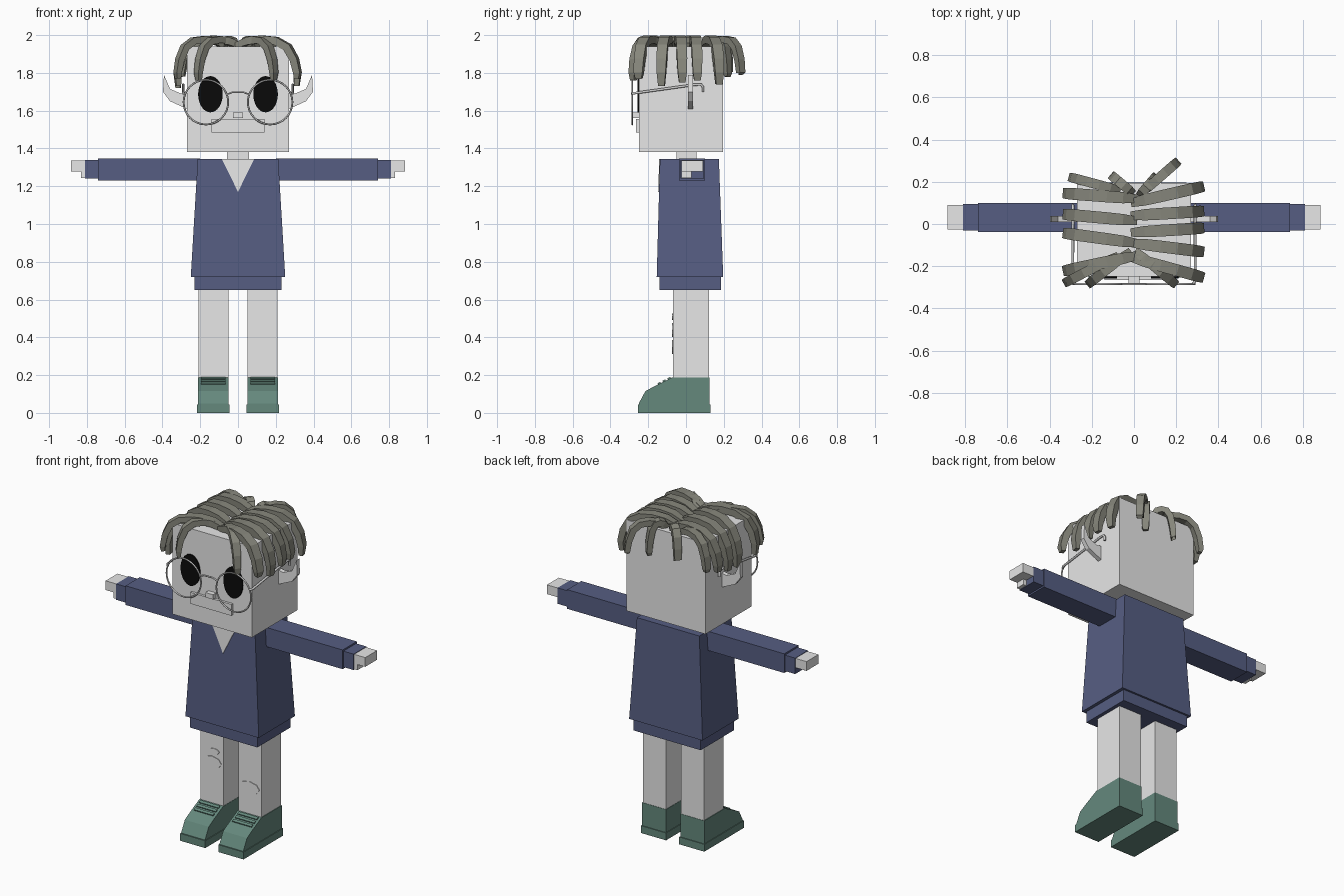
import bpy, bmesh, math
from mathutils import Vector

cube = bpy.data.objects.get("Cube")
if cube:
    bpy.data.objects.remove(cube, do_unlink=True)


def material(name, rgb):
    m = bpy.data.materials.new(name)
    m.use_nodes = True
    m.diffuse_color = (*rgb, 1)
    m.node_tree.nodes["Principled BSDF"].inputs["Base Color"].default_value = (*rgb, 1)
    return m


SKIN = material("pale_skin", (0.8, 0.8, 0.8))
BLUE = material("navy_cloth", (0.093, 0.111, 0.225))
GREEN = material("green_shoe", (0.129, 0.247, 0.204))
HAIR = material("olive_grey_hair", (0.24, 0.24, 0.2))
BLACK = material("black_eye", (0.003, 0.003, 0.003))
METAL = material("grey_wire", (0.6, 0.6, 0.6))


def skin_rings(name, rings, mat):
    """Closed solid through a list of equal-sized point loops."""
    bm = bmesh.new()
    loops = [[bm.verts.new(p) for p in ring] for ring in rings]
    n = len(loops[0])
    for a, b in zip(loops, loops[1:]):
        for i in range(n):
            j = (i + 1) % n
            bm.faces.new((a[i], a[j], b[j], b[i]))
    bm.faces.new(loops[0])
    bm.faces.new(loops[-1])
    bmesh.ops.recalc_face_normals(bm, faces=bm.faces)
    me = bpy.data.meshes.new(name)
    bm.to_mesh(me)
    bm.free()
    me.materials.append(mat)
    ob = bpy.data.objects.new(name, me)
    bpy.context.collection.objects.link(ob)
    return ob


def rect(x0, x1, y0, y1, z):
    return [(x0, y0, z), (x1, y0, z), (x1, y1, z), (x0, y1, z)]


def box(name, x, y, z, mat):
    return skin_rings(name, [rect(*x, *y, h) for h in z], mat)


def prism_x(name, yz, x, mat):
    return skin_rings(name, [[(h, a, b) for a, b in yz] for h in x], mat)


def prism_y(name, xz, y, mat):
    return skin_rings(name, [[(a, h, b) for a, b in xz] for h in y], mat)


def oval(cx, cz, rx, rz, n):
    steps = [2 * math.pi * i / n for i in range(n)]
    return [(cx + rx * math.cos(a), cz + rz * math.sin(a)) for a in steps]


def wire(name, pts, radius):
    cu = bpy.data.curves.new(name, "CURVE")
    cu.dimensions = "3D"
    cu.bevel_depth = radius
    cu.bevel_resolution = 1
    cu.use_fill_caps = True
    sp = cu.splines.new("POLY")
    sp.points.add(len(pts) - 1)
    for p, co in zip(sp.points, pts):
        p.co = (*co, 1)
    cu.materials.append(METAL)
    bpy.context.collection.objects.link(bpy.data.objects.new(name, cu))


# Head, neck, nose and mouth
box("head", (-0.27, 0.27), (-0.25, 0.195), (1.38, 1.94), SKIN)
box("neck", (-0.057, 0.057), (-0.05, 0.055), (1.3, 1.39), SKIN)
box("nose", (-0.026, 0.026), (-0.28, -0.25), (1.56, 1.59), SKIN)
box("mouth", (-0.14, 0.14), (-0.265, -0.25), (1.485, 1.555), SKIN)

# Dress, hem and neckline
skin_rings("dress", [rect(-0.25, 0.25, -0.155, 0.197, 0.72),
                     rect(-0.213, 0.213, -0.138, 0.174, 1.345)], BLUE)
box("hem", (-0.23, 0.23), (-0.14, 0.185), (0.65, 0.73), BLUE)
skin_rings("neckline", [[(-0.085, -0.138 + d, 1.343), (0.085, -0.138 + d, 1.343),
                         (0, -0.143 + d, 1.17)] for d in (-0.004, 0.004)], SKIN)

# Shoe side profile and ear outline
SHOE = [(-0.25, 0.02), (-0.25, 0.05), (-0.215, 0.115), (-0.16, 0.145),
        (-0.075, 0.187), (0.125, 0.187), (0.125, 0.02)]
EAR = [(0.25, 1.70), (0.3, 1.69), (0.36, 1.715), (0.392, 1.79),
       (0.397, 1.70), (0.36, 1.65), (0.25, 1.60)]

for side, s in (("left", 1), ("right", -1)):
    def span(a, b):
        return (s * a, s * b)

    # Arms
    box(side + "_sleeve", span(0.2, 0.74), (-0.038, 0.1), (1.23, 1.348), BLUE)
    box(side + "_cuff", span(0.73, 0.81), (-0.03, 0.094), (1.24, 1.338), BLUE)
    box(side + "_hand", span(0.8, 0.885), (-0.025, 0.09), (1.278, 1.335), SKIN)
    box(side + "_thumb", span(0.8, 0.832), (-0.025, 0.03), (1.243, 1.28), SKIN)

    # Legs and shoes
    box(side + "_leg", span(0.051, 0.208), (-0.07, 0.123), (0.1, 0.67), SKIN)
    prism_x(side + "_shoe", SHOE, span(0.049, 0.212), GREEN)
    box(side + "_sole", span(0.045, 0.216), (-0.255, 0.13), (0, 0.045), GREEN)
    for i in range(3):
        y, z = -0.145 + 0.026 * i, 0.152 + 0.0128 * i
        prism_x(side + "_lace", [(y, z - 0.01), (y - 0.005, z + 0.005),
                                 (y + 0.009, z + 0.013), (y + 0.014, z)],
                span(0.065, 0.197), GREEN)

    # Eyes and ears
    prism_y(side + "_eye", oval(s * 0.146, 1.687, 0.065, 0.096, 32), (-0.258, -0.249), BLACK)
    prism_y(side + "_ear", [(s * x, z) for x, z in EAR], (0.01, 0.037), SKIN)

    # Glasses
    bpy.ops.mesh.primitive_torus_add(
        location=(s * 0.17, -0.285, 1.645), rotation=(math.pi / 2, 0, 0),
        major_radius=0.118, minor_radius=0.005, major_segments=32, minor_segments=6)
    ring = bpy.context.object
    ring.name = side + "_glasses_rim"
    ring.data.materials.append(METAL)
    bpy.ops.object.shade_smooth()
    x = s * 0.29
    wire(side + "_temple", [(s * 0.28, -0.285, 1.69), (x, -0.27, 1.693), (x, 0.05, 1.738),
                            (x, 0.08, 1.738), (x, 0.09, 1.725), (x, 0.09, 1.70)], 0.007)

wire("glasses_bridge", [(-0.062, -0.285, 1.685), (-0.03, -0.285, 1.697),
                        (0.03, -0.285, 1.697), (0.062, -0.285, 1.685)], 0.005)

# Knee patches
for cx, cz, rx, rz in ((-0.128, 0.44, 0.066, 0.037), (-0.11, 0.51, 0.033, 0.017),
                       (0.129, 0.35, 0.068, 0.037)):
    prism_y("knee_patch", oval(cx, cz, rx, rz, 8), (-0.074, -0.069), SKIN)

# Hair locks: (distance along the sweep, height, thickness scale)
SWEEP = [(0, 1.945, 0.7), (0.2, 1.97, 0.95), (0.42, 1.977, 1), (0.65, 1.97, 1),
         (0.84, 1.935, 1), (0.95, 1.87, 0.95), (1, 1.8, 0.85), (0.99, 1.0, 0.6)]


def lock(start, end, tip, width=0.056, thick=0.042):
    a, b = Vector((*start, 0)), Vector((*end, 0))
    across = (b - a).cross(Vector((0, 0, 1))).normalized()
    path = [a.lerp(b, t) + Vector((0, 0, z)) for t, z, _ in SWEEP]
    path[-1].z = tip
    rings = []
    for i, p in enumerate(path):
        tangent = (path[min(i + 1, len(path) - 1)] - path[max(i - 1, 0)]).normalized()
        k = SWEEP[i][2] / 2
        u, v = across * width * k, across.cross(tangent) * thick * k
        rings.append([p + u + v, p - u + v, p - u - v, p + u - v])
    skin_rings("hair_lock", rings, HAIR)


# Side locks, right then left
for y0, y1, tip in ((0.12, 0.145, 1.76), (0.015, 0.045, 1.73),
                    (-0.09, -0.045, 1.72), (-0.15, -0.22, 1.73)):
    lock((0.01, y0), (-0.32, y1), tip)
for y0, y1, tip in ((0.1, 0.175, 1.74), (0.04, 0.06, 1.76),
                    (-0.04, -0.02, 1.75), (-0.09, -0.13, 1.73), (-0.16, -0.25, 1.77)):
    lock((-0.01, y0), (0.315, y1), tip)

# Front and back locks
for start, end, tip in (((-0.02, -0.13), (-0.21, -0.28), 1.76),
                        ((0.01, -0.13), (0.19, -0.28), 1.76),
                        ((-0.08, -0.15), (-0.32, -0.275), 1.77),
                        ((-0.07, 0.16), (-0.295, 0.22), 1.78),
                        ((-0.01, 0.15), (-0.1, 0.225), 1.86),
                        ((0.03, 0.14), (0.1, 0.22), 1.78),
                        ((0.04, 0.15), (0.2, 0.29), 1.8)):
    lock(start, end, tip, 0.046, 0.036)
